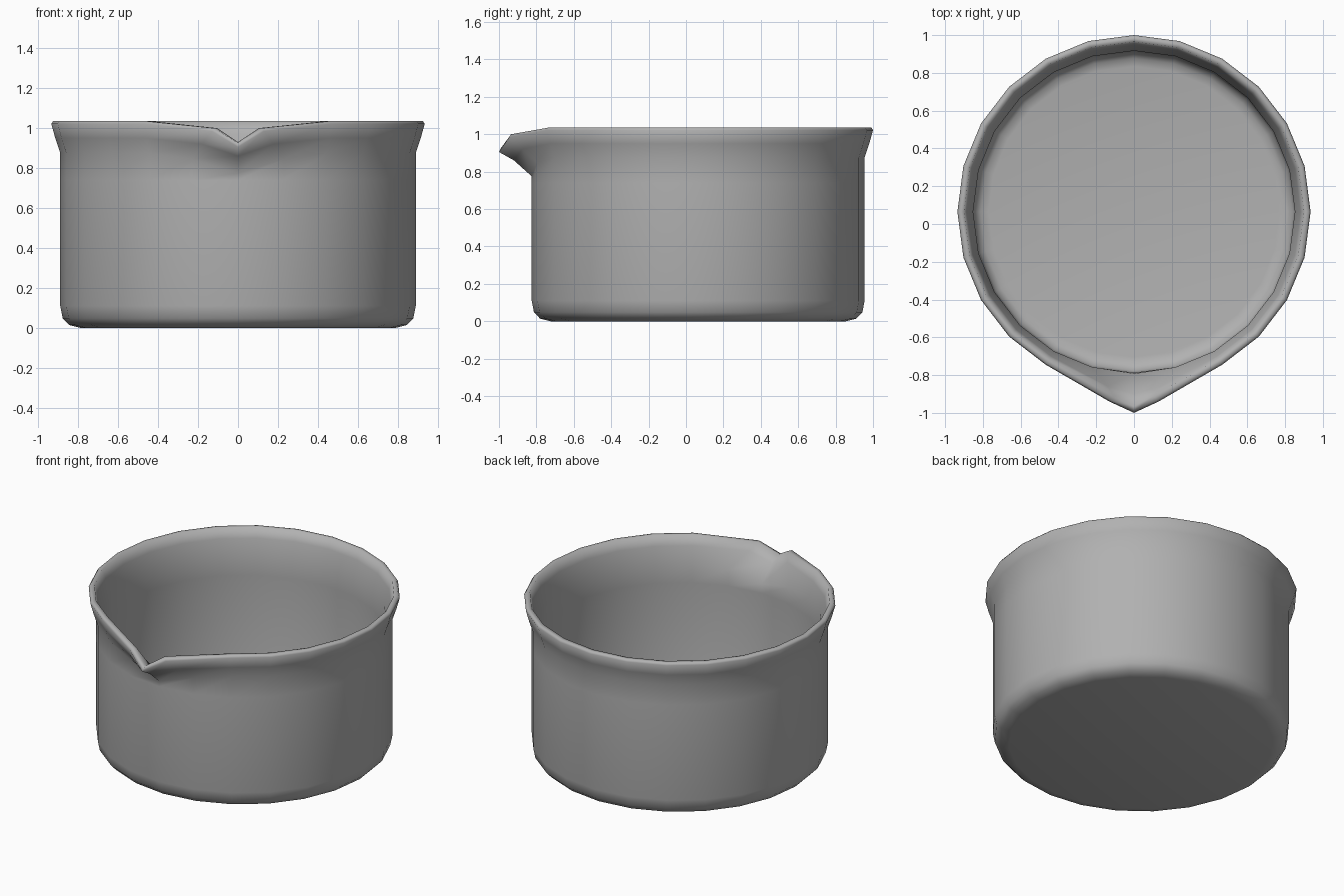
import bpy, bmesh
from math import sin, cos, tau

if "Cube" in bpy.data.objects:
    bpy.data.objects.remove(bpy.data.objects["Cube"])

SEGMENTS = 24
CENTRE_Y = 0.065

# Wall profile (radius, z): outer base corner up to the shoulder
outer = [(0.79, 0.0), (0.845, 0.014), (0.878, 0.048), (0.89, 0.11), (0.89, 0.74)]
# Flared rim: outer shoulder, over the lip, down to the inner shoulder
rim = [(0.89, 0.875), (0.915, 0.95), (0.935, 1.022), (0.926, 1.035),
       (0.900, 1.036), (0.882, 0.97), (0.852, 0.865)]
# Inner wall down to the floor
inner = [(0.852, 0.74), (0.852, 0.12), (0.842, 0.075), (0.812, 0.048), (0.77, 0.04)]
profile = outer + rim + inner

# Pouring lip (x, y, z) replacing the rim rows: centre column and its neighbours
lip_tip = [(0, -0.825, 0.775), (0, -0.92, 0.86), (0, -1.0, 0.905), (0, -0.99, 0.925),
           (0, -0.965, 0.93), (0, -0.90, 0.895), (0, -0.792, 0.80)]
lip_side = [(0.23, -0.795, 0.845), (0.18, -0.875, 0.92), (0.13, -0.94, 0.985),
            (0.12, -0.935, 1.0), (0.105, -0.91, 1.0), (0.14, -0.86, 0.955),
            (0.22, -0.758, 0.85)]

bm = bmesh.new()
columns = []
for i in range(SEGMENTS):
    a = tau * i / SEGMENTS
    pts = [(r * sin(a), CENTRE_Y - r * cos(a), z) for r, z in profile]
    start, end = len(outer), len(outer) + len(rim)
    if i == 0:
        pts[start:end] = lip_tip
    elif i in (1, SEGMENTS - 1):
        side = 1 if i == 1 else -1
        pts[start:end] = [(side * x, y, z) for x, y, z in lip_side]
    columns.append([bm.verts.new(p) for p in pts])

# Skin between neighbouring columns
for i in range(SEGMENTS):
    a, b = columns[i], columns[(i + 1) % SEGMENTS]
    for j in range(len(profile) - 1):
        bm.faces.new((a[j], b[j], b[j + 1], a[j + 1]))

# Underside and inside floor
bm.faces.new([c[0] for c in reversed(columns)])
bm.faces.new([c[-1] for c in columns])
bmesh.ops.recalc_face_normals(bm, faces=bm.faces[:])
for f in bm.faces:
    f.smooth = True

mesh = bpy.data.meshes.new("pouring_bowl")
bm.to_mesh(mesh)
bm.free()

# Dark grey finish
grey = bpy.data.materials.new("dark_grey")
grey.diffuse_color = (0.44, 0.44, 0.44, 1)
grey.use_nodes = True
grey.node_tree.nodes["Principled BSDF"].inputs["Base Color"].default_value = grey.diffuse_color
mesh.materials.append(grey)

bowl = bpy.data.objects.new("pouring_bowl", mesh)
bpy.context.collection.objects.link(bowl)
